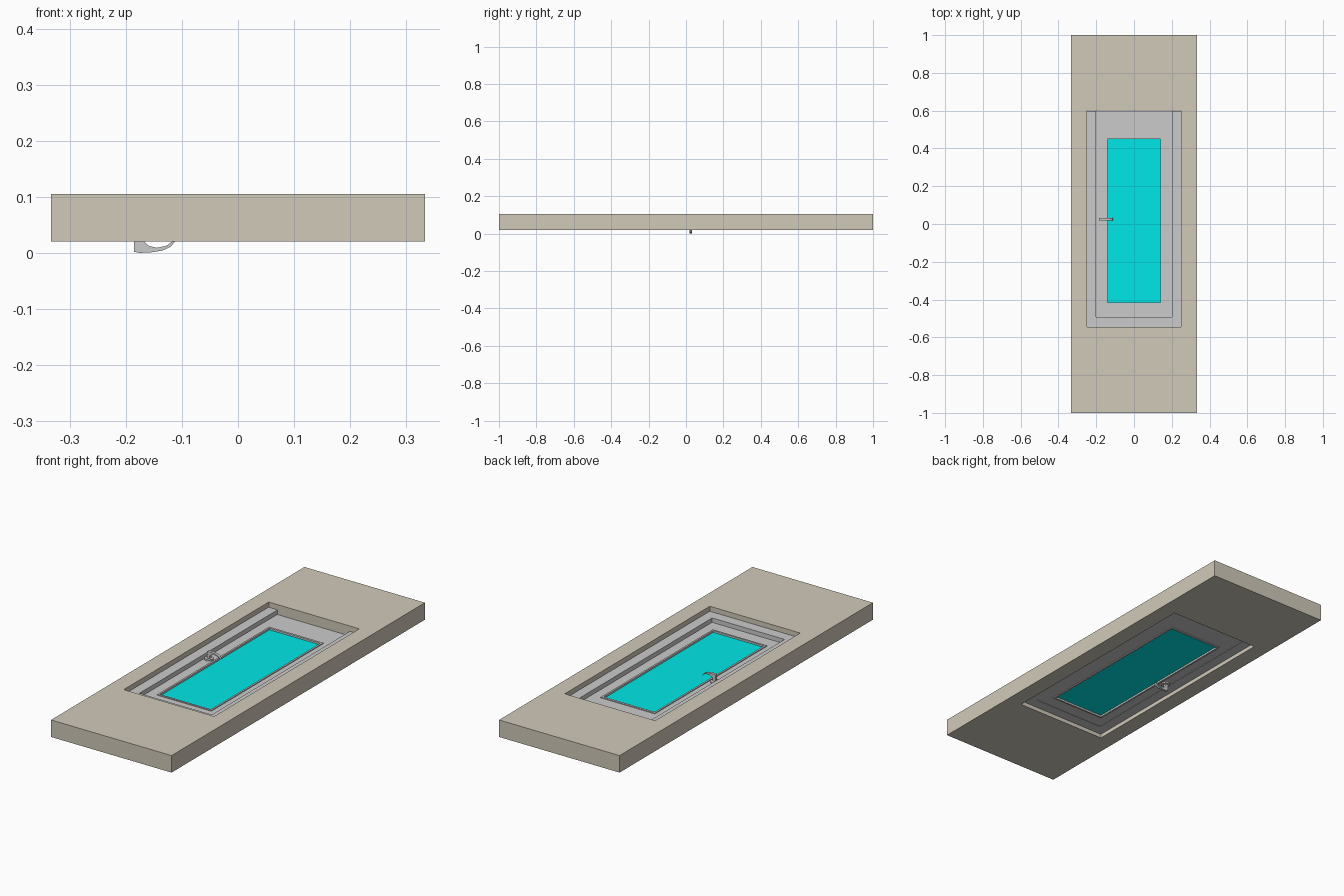
import bpy, bmesh, math
from mathutils import Matrix

if "Cube" in bpy.data.objects:
    bpy.data.objects.remove(bpy.data.objects["Cube"])


def finish(name, bm, color=None):
    bmesh.ops.recalc_face_normals(bm, faces=bm.faces)
    mesh = bpy.data.meshes.new(name)
    bm.to_mesh(mesh)
    bm.free()
    ob = bpy.data.objects.new(name, mesh)
    bpy.context.collection.objects.link(ob)
    if color:
        mat = bpy.data.materials.new(name + "_color")
        mat.diffuse_color = (*color, 1)
        mat.use_nodes = True
        mat.node_tree.nodes["Principled BSDF"].inputs["Base Color"].default_value = mat.diffuse_color
        mesh.materials.append(mat)
    return ob


def rect(x0, x1, y0, y1):
    return [(x0, y0), (x1, y0), (x1, y1), (x0, y1)]


def ring(name, outer, inner, z0, z1, color=None):
    """Rectangular slab with a rectangular hole."""
    bm = bmesh.new()
    o, i, O, I = [[bm.verts.new((x, y, z)) for x, y in pts]
                  for pts, z in ((outer, z0), (inner, z0), (outer, z1), (inner, z1))]
    for a in range(4):
        b = (a + 1) % 4
        for p, q in ((o, i), (O, I), (o, O), (i, I)):
            bm.faces.new((p[a], p[b], q[b], q[a]))
    return finish(name, bm, color)


def prism(name, pts, z0, z1, color=None, matrix=None):
    """Extruded outline."""
    bm = bmesh.new()
    lo = [bm.verts.new((x, y, z0)) for x, y in pts]
    hi = [bm.verts.new((x, y, z1)) for x, y in pts]
    bm.faces.new(lo)
    bm.faces.new(hi)
    for a in range(len(pts)):
        b = (a + 1) % len(pts)
        bm.faces.new((lo[a], lo[b], hi[b], hi[a]))
    if matrix:
        bm.transform(matrix)
    return finish(name, bm, color)


# wall with door opening
ring("wall", rect(-.333, .333, -1, 1), rect(-.25, .25, -.545, .6),
     .02, .105, (.64, .59, .49))

# U-shaped door frame, open at the threshold
prism("door_frame", [(-.25, .598), (-.25, -.545), (.25, -.545), (.25, .598),
                     (.2, .598), (.2, -.492), (-.2, -.492), (-.2, .598)], .04, .08)

# door leaf, glazing bead and glass
ring("door_leaf", rect(-.2, .2, -.492, .595), rect(-.145, .145, -.42, .455), .042, .058)
ring("glazing_bead", rect(-.15, .15, -.425, .46), rect(-.141, .141, -.416, .449), .038, .062)
prism("glass", rect(-.142, .142, -.417, .45), .047, .053, (0, .8, .8))

# handles on both sides: rosette plus curved lever
MID = .05
lever = [(-.185, .04), (-.185, .002), (-.175, 0), (-.155, .001), (-.135, .004),
         (-.12, .011), (-.111, .022), (-.115, .022), (-.127, .013), (-.145, .009),
         (-.16, .013), (-.169, .022), (-.171, .04)]
to_xz = Matrix.Rotation(math.radians(90), 4, "X")
for side, s in (("back", 1), ("front", -1)):
    outline = [(x, z if s > 0 else 2 * MID - z) for x, z in lever]
    prism("handle_lever_" + side, outline, -.032, -.018, None, to_xz)
    bm = bmesh.new()
    bmesh.ops.create_cone(bm, cap_ends=True, segments=24, radius1=.021, radius2=.021,
                          depth=.008, matrix=Matrix.Translation((-.178, .025, MID - s * .011)))
    finish("handle_rosette_" + side, bm)
